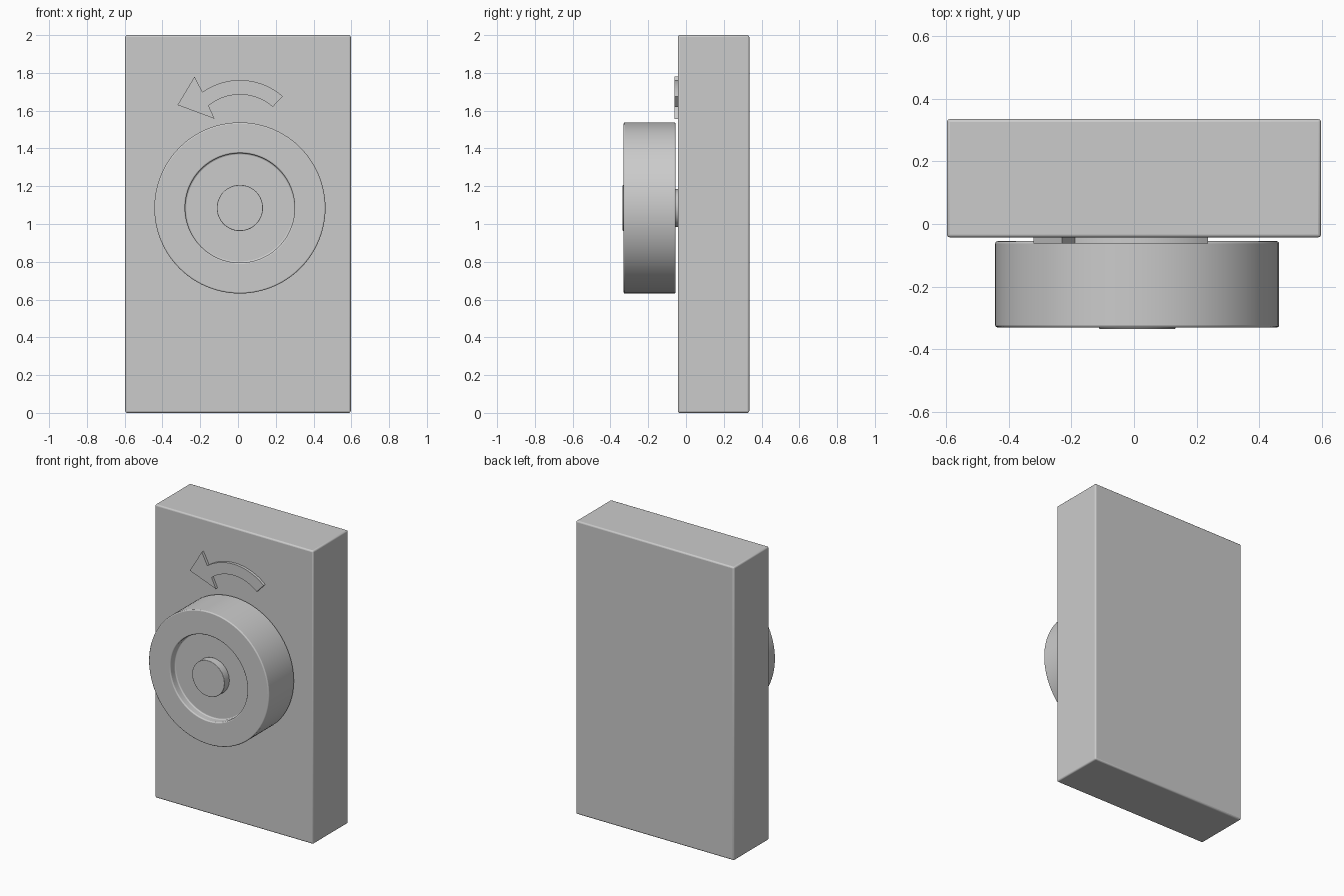
import bpy, bmesh
from math import sin, cos, radians, tau
from mathutils import Vector

cube = bpy.data.objects.get("Cube")
if cube:
    bpy.data.objects.remove(cube, do_unlink=True)

# Single plain grey finish
GREY = (0.6, 0.6, 0.6, 1.0)
grey = bpy.data.materials.new("plain_grey")
grey.use_nodes = True
grey.diffuse_color = GREY
grey.node_tree.nodes["Principled BSDF"].inputs["Base Color"].default_value = GREY


def finish(name, bm, bevel=0.0):
    """Turn a bmesh into a shaded object with rounded sharp edges."""
    bmesh.ops.recalc_face_normals(bm, faces=bm.faces)
    mesh = bpy.data.meshes.new(name)
    bm.to_mesh(mesh)
    bm.free()
    mesh.materials.append(grey)
    obj = bpy.data.objects.new(name, mesh)
    bpy.context.collection.objects.link(obj)
    if bevel:
        mod = obj.modifiers.new("rounded_edges", 'BEVEL')
        mod.width = bevel
        mod.segments = 3
        mod.limit_method = 'ANGLE'
        mod.angle_limit = radians(40)
    bpy.ops.object.select_all(action='DESELECT')
    obj.select_set(True)
    bpy.context.view_layer.objects.active = obj
    bpy.ops.object.shade_smooth_by_angle(angle=radians(30))
    return obj


def lathe(name, profile, centre, bevel=0.0, steps=96):
    """Revolve (radius, y) points about an axis parallel to y."""
    cx, cz = centre
    bm = bmesh.new()
    verts = [bm.verts.new((cx + r, y, cz)) for r, y in profile]
    edges = [bm.edges.new(pair) for pair in zip(verts, verts[1:])]
    bmesh.ops.spin(bm, geom=verts + edges, cent=(cx, 0, cz), axis=(0, 1, 0),
                   angle=tau, steps=steps)
    bmesh.ops.remove_doubles(bm, verts=bm.verts, dist=0.0001)
    return finish(name, bm, bevel)


# Backing block
BLOCK_FRONT, BLOCK_BACK = -0.043, 0.335
bm = bmesh.new()
bmesh.ops.create_cube(bm, size=1)
bmesh.ops.scale(bm, vec=(1.194, BLOCK_BACK - BLOCK_FRONT, 2), verts=bm.verts)
bmesh.ops.translate(bm, vec=(0, (BLOCK_FRONT + BLOCK_BACK) / 2, 1), verts=bm.verts)
finish("backing_block", bm, 0.01)

# Round knob with a recessed face, its centre button and hidden spindle
KNOB = (0.01, 1.085)
KNOB_FRONT, KNOB_BACK, RECESS = -0.33, -0.055, -0.28
lathe("knob", [(0, KNOB_BACK), (0.453, KNOB_BACK), (0.453, KNOB_FRONT),
               (0.29, KNOB_FRONT), (0.29, RECESS), (0, RECESS)], KNOB, 0.007)
lathe("centre_button", [(0, RECESS), (0.122, RECESS), (0.122, -0.335), (0, -0.335)],
      KNOB, 0.003)
lathe("spindle", [(0, KNOB_BACK), (0.1, KNOB_BACK), (0.1, BLOCK_FRONT), (0, BLOCK_FRONT)],
      KNOB)


# Raised curved arrow pointing to the turning direction
def arc(radius, start, end, steps=20):
    angles = [radians(start + (end - start) * i / steps) for i in range(steps + 1)]
    return [(0.01 + radius * cos(a), 1.42 + radius * sin(a)) for a in angles]


head = [(-0.23, 1.78), (-0.32, 1.63), (-0.124, 1.557)]
outline = arc(0.342, 48.5, 125.4) + head + arc(0.265, 128.8, 49)
bm = bmesh.new()
face = bm.faces.new([bm.verts.new((x, BLOCK_FRONT, z)) for x, z in outline])
raised = bmesh.ops.extrude_face_region(bm, geom=[face], use_keep_orig=True)
bmesh.ops.translate(bm, vec=Vector((0, -0.019, 0)),
                    verts=[v for v in raised["geom"] if isinstance(v, bmesh.types.BMVert)])
finish("turn_arrow", bm)
